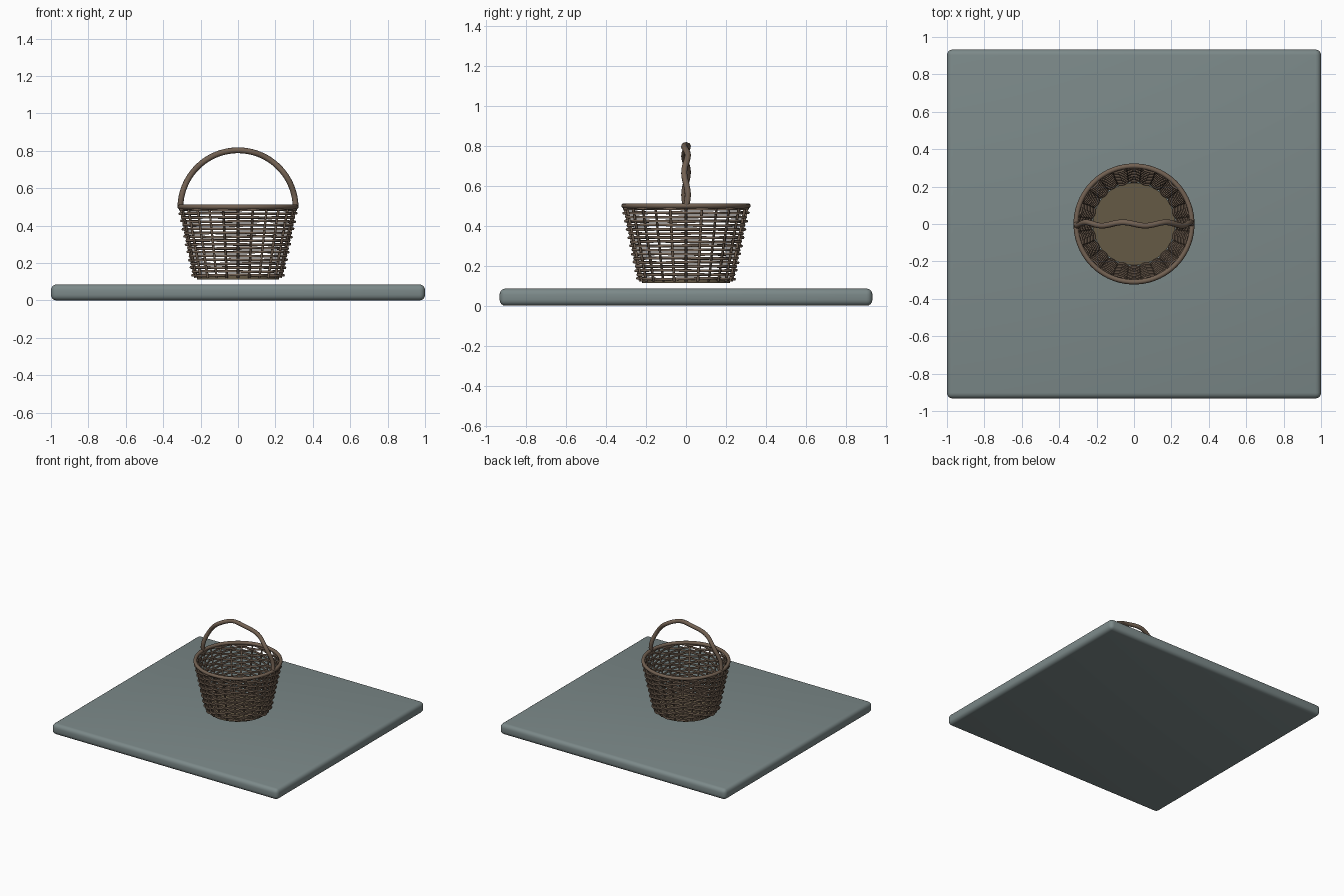
import bpy, math
from math import sin, cos, pi, tau

if "Cube" in bpy.data.objects:
    bpy.data.objects.remove(bpy.data.objects["Cube"], do_unlink=True)


def material(name, rgb):
    m = bpy.data.materials.new(name)
    m.use_nodes = True
    m.diffuse_color = (*rgb, 1)
    m.node_tree.nodes["Principled BSDF"].inputs["Base Color"].default_value = (*rgb, 1)
    return m


STONE = material("grey green slab", (0.20, 0.25, 0.25))
WICKER = material("brown wicker", (0.17, 0.12, 0.085))
BASE = material("olive brown base", (0.13, 0.10, 0.06))


def finish(ob, name, mat):
    ob.name = name
    ob.data.materials.clear()
    ob.data.materials.append(mat)
    bpy.ops.object.select_all(action="DESELECT")
    ob.select_set(True)
    bpy.context.view_layer.objects.active = ob


def tubes(name, paths, radius, cyclic, mat, res=1):
    """Round rods swept along a list of point paths, turned into one mesh."""
    cu = bpy.data.curves.new(name, "CURVE")
    cu.dimensions = "3D"
    cu.bevel_depth = radius
    cu.bevel_resolution = res
    cu.use_fill_caps = True
    for pts in paths:
        sp = cu.splines.new("POLY")
        sp.points.add(len(pts) - 1)
        for p, co in zip(sp.points, pts):
            p.co = (*co, 1)
        sp.use_cyclic_u = cyclic
    ob = bpy.data.objects.new(name, cu)
    bpy.context.collection.objects.link(ob)
    finish(ob, name, mat)
    bpy.ops.object.convert(target="MESH")
    ob = bpy.context.object
    finish(ob, name, mat)
    bpy.ops.object.shade_smooth_by_angle(angle=pi / 3)
    return ob


# Slab with rounded edges
bpy.ops.mesh.primitive_cube_add(size=1, location=(0, 0, 0.043))
slab = bpy.context.object
slab.scale = (2, 1.866, 0.086)
bpy.ops.object.transform_apply(location=False, rotation=False, scale=True)
finish(slab, "slab", STONE)
bev = slab.modifiers.new("rounded", "BEVEL")
bev.width = 0.03
bev.segments = 4
bpy.ops.object.modifier_apply(modifier="rounded")
bpy.ops.object.shade_smooth_by_angle(angle=pi / 6)

# Basket bottom disc
bpy.ops.mesh.primitive_cylinder_add(vertices=48, radius=0.22, depth=0.022, location=(0, 0, 0.124))
finish(bpy.context.object, "basket_bottom", BASE)
bpy.ops.object.shade_smooth_by_angle(angle=pi / 6)

# Woven wall: upright stakes with rows passing in front and behind by turns
STAKES, ROWS, LOW, HIGH = 24, 18, 0.135, 0.485


def wall(z):
    return 0.232 + 0.073 * (z - LOW) / (HIGH - LOW)


def ring(r, z, n=96):
    return [(r * cos(tau * i / n), r * sin(tau * i / n), z) for i in range(n)]


stakes = []
for k in range(STAKES):
    a = tau * k / STAKES
    stakes.append([(wall(z) * cos(a), wall(z) * sin(a), z) for z in (0.122, 0.5)])
tubes("wall_stakes", stakes, 0.007, False, WICKER)

rows = []
for j in range(ROWS):
    z = LOW + (HIGH - LOW) * j / (ROWS - 1)
    n = STAKES * 6
    pts = []
    for i in range(n):
        a = tau * i / n
        r = wall(z) + 0.011 * (-1) ** j * cos(a * STAKES / 2)
        pts.append((r * cos(a), r * sin(a), z + 0.002 * sin(3 * a + j * 1.7)))
    rows.append(pts)
tubes("woven_rows", rows, 0.0075, True, WICKER)

# Rim
tubes("rim", [ring(0.31, 0.5)], 0.0135, True, WICKER, 3)

# Arched handle with a gentle sideways wave
arch = []
for i in range(97):
    t = pi * i / 96
    arch.append((0.308 * cos(t), 0.009 * sin(8 * t), 0.495 + 0.308 * sin(t)))
tubes("handle", [arch], 0.0155, False, WICKER, 3)
